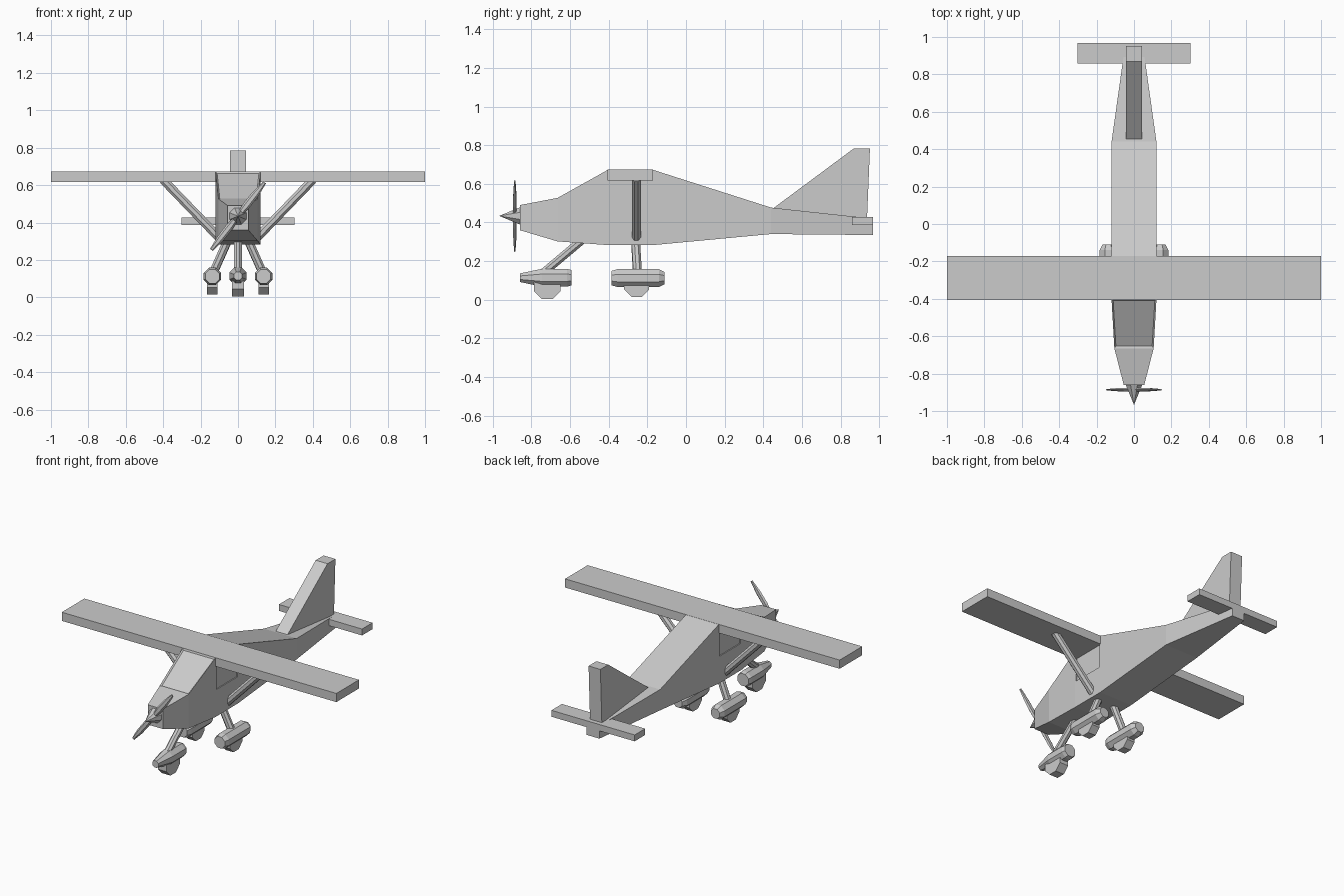
import bpy, bmesh, math
from mathutils import Vector, Matrix

if "Cube" in bpy.data.objects:
    bpy.data.objects.remove(bpy.data.objects["Cube"])


def finish(bm, name):
    bmesh.ops.recalc_face_normals(bm, faces=bm.faces[:])
    me = bpy.data.meshes.new(name)
    bm.to_mesh(me)
    bm.free()
    ob = bpy.data.objects.new(name, me)
    bpy.context.collection.objects.link(ob)
    return ob


def loft(rings):
    """Skin a closed tube through rings of points."""
    bm = bmesh.new()
    vs = [[bm.verts.new(p) for p in r] for r in rings]
    n = len(vs[0])
    for a, b in zip(vs, vs[1:]):
        for i in range(n):
            j = (i + 1) % n
            bm.faces.new((a[i], a[j], b[j], b[i]))
    bm.faces.new(vs[0])
    bm.faces.new(vs[-1])
    return bm


def box(name, x0, x1, y0, y1, z0, z1):
    ring = lambda y: [(x0, y, z0), (x1, y, z0), (x1, y, z1), (x0, y, z1)]
    return finish(loft([ring(y0), ring(y1)]), name)


def rod(name, a, b, r1, r2=None, sides=8):
    """Cylinder or cone between two points."""
    a, b = Vector(a), Vector(b)
    d = b - a
    bm = bmesh.new()
    m = Matrix.Translation((a + b) / 2) @ d.to_track_quat('Z', 'Y').to_matrix().to_4x4()
    m = m @ Matrix.Rotation(math.pi / sides, 4, 'Z')
    bmesh.ops.create_cone(bm, cap_ends=True, segments=sides, radius1=r1,
                          radius2=r1 if r2 is None else r2, depth=d.length, matrix=m)
    return finish(bm, name)


def fairing(name, x, z, stations):
    """Octagonal pod along y from (y, radius) stations."""
    ang = [math.pi / 8 + i * math.pi / 4 for i in range(8)]
    rings = [[(x + r * math.cos(a), y, z + r * math.sin(a)) for a in ang] for y, r in stations]
    return finish(loft(rings), name)


# Fuselage: rectangular sections (y, half width, bottom, top)
sections = [(-0.86, 0.055, 0.36, 0.49), (-0.665, 0.105, 0.302, 0.527),
            (-0.405, 0.12, 0.283, 0.672), (-0.17, 0.12, 0.283, 0.672),
            (0.44, 0.12, 0.34, 0.477), (0.967, 0.046, 0.335, 0.42)]
bm = loft([[(-w, y, b), (w, y, b), (w, y, t), (-w, y, t)] for y, w, b, t in sections])
# Recessed windscreen
bm.faces.ensure_lookup_table()
screen = max((f for f in bm.faces if -0.6 < f.calc_center_median().y < -0.45),
             key=lambda f: f.calc_center_median().z)
bmesh.ops.recalc_face_normals(bm, faces=bm.faces[:])
bmesh.ops.inset_individual(bm, faces=[screen], thickness=0.012, depth=-0.008)
fuselage = finish(bm, "fuselage")

# Shallow side window recesses under the wing
for s in (-1, 1):
    xs = sorted((s * 0.114, s * 0.16))
    cutter = box("window_cutter", *xs, -0.395, -0.178, 0.46, 0.63)
    cutter.hide_render = True
    cutter.hide_viewport = False
    cutter.display_type = 'WIRE'
    mod = fuselage.modifiers.new("window", 'BOOLEAN')
    mod.operation = 'DIFFERENCE'
    mod.solver = 'EXACT'
    mod.object = cutter

# Wing and tail
box("wing", -1, 1, -0.405, -0.17, 0.616, 0.673)
box("tailplane", -0.303, 0.303, 0.858, 0.967, 0.386, 0.428)
fin = [(0.40, 0.44), (0.455, 0.476), (0.87, 0.784), (0.952, 0.784), (0.936, 0.40)]
finish(loft([[(x, y, z) for y, z in fin] for x in (-0.043, 0.043)]), "tail_fin")

# Spinner and propeller
rod("spinner", (0, -0.855, 0.434), (0, -0.967, 0.434), 0.05, 0.0)
for s in (-1, 1):
    d = Vector((0.62, 0, 0.785)) * s
    side = Vector((0.785, 0, -0.62))
    rings = []
    for t, w, h in ((0.01, 0.012, 0.009), (0.07, 0.02, 0.011), (0.15, 0.019, 0.009), (0.23, 0.009, 0.004)):
        c = Vector((0, -0.886, 0.434)) + d * t
        rings.append([c + side * w * math.cos(k * math.pi / 3)
                      + Vector((0, h, 0)) * math.sin(k * math.pi / 3) for k in range(6)])
    finish(loft(rings), "propeller_blade")

# Nose gear
rod("nose_leg", (0, -0.53, 0.315), (0, -0.75, 0.13), 0.023)
fairing("nose_fairing", 0, 0.114, [(-0.86, 0.024), (-0.745, 0.05), (-0.615, 0.05), (-0.593, 0.043)])
rod("nose_wheel", (-0.031, -0.718, 0.073), (0.031, -0.718, 0.073), 0.075)

# Main gear and wing struts on both sides
for s in (-1, 1):
    rod("main_leg", (s * 0.05, -0.262, 0.315), (s * 0.137, -0.25, 0.12), 0.024)
    fairing("main_fairing", s * 0.137, 0.112,
            [(-0.386, 0.04), (-0.355, 0.05), (-0.14, 0.05), (-0.11, 0.034)])
    rod("main_wheel", (s * 0.137 - 0.028, -0.255, 0.08), (s * 0.137 + 0.028, -0.255, 0.08), 0.07)
    rod("wing_strut", (s * 0.105, -0.257, 0.322), (s * 0.4, -0.257, 0.628), 0.025)
